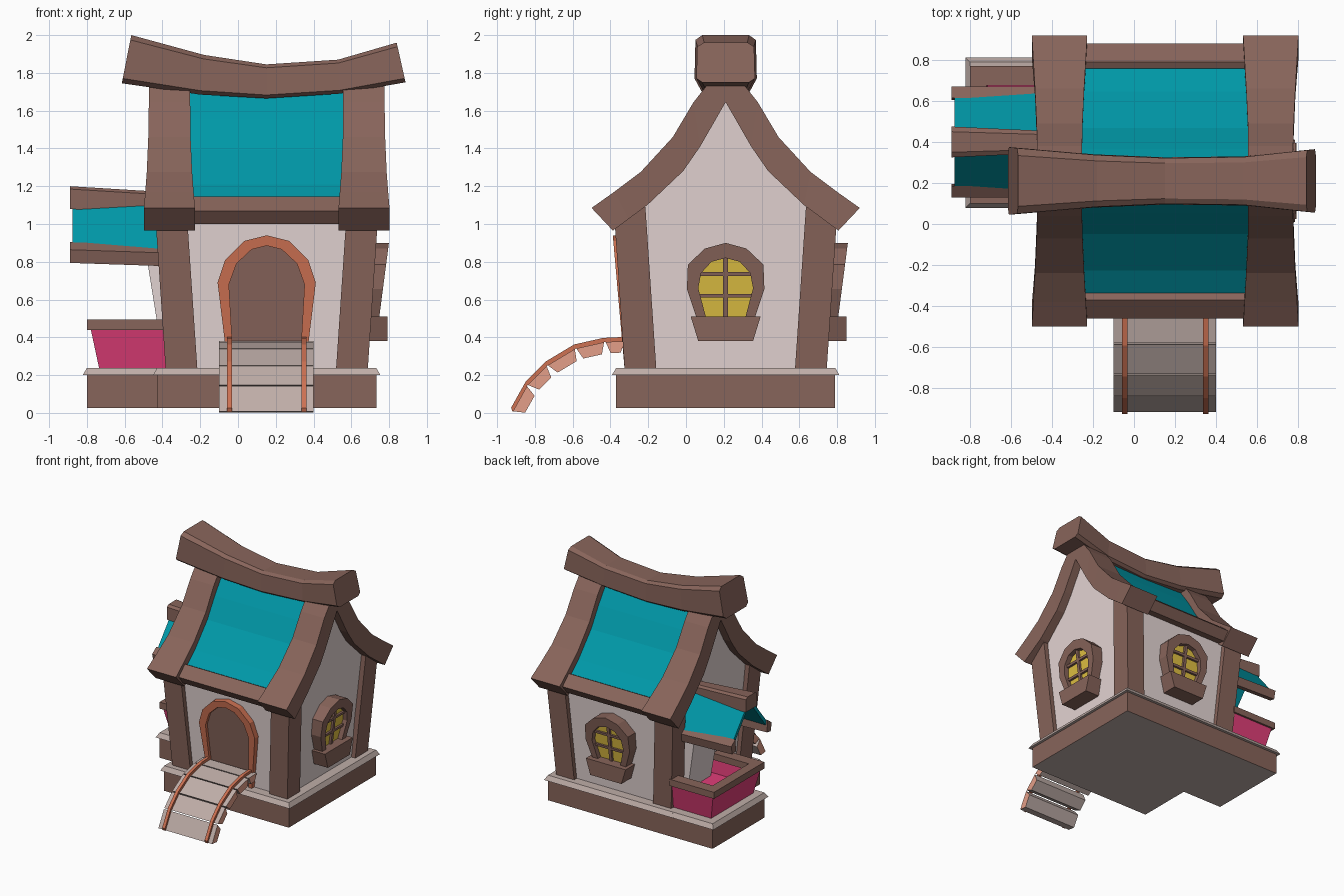
import bpy, bmesh
from mathutils import Vector

cube = bpy.data.objects.get("Cube")
if cube:
    bpy.data.objects.remove(cube, do_unlink=True)

CX, CY = 0.152, 0.21      # centre of the house on the plot


def material(name, rgb):
    m = bpy.data.materials.new(name)
    m.use_nodes = True
    m.diffuse_color = (*rgb, 1)
    m.node_tree.nodes["Principled BSDF"].inputs["Base Color"].default_value = (*rgb, 1)
    return m


WOOD = material("brown wood", (0.245, 0.128, 0.103))
PLASTER = material("pale plaster", (0.78, 0.665, 0.655))
STONE = material("grey stone", (0.52, 0.42, 0.39))
TEAL = material("teal roof", (0.0, 0.315, 0.39))
CLAY = material("terracotta", (0.61, 0.165, 0.085))
SALMON = material("salmon plank end", (0.77, 0.345, 0.25))
PINK = material("magenta planter", (0.75, 0.048, 0.19))
GLASS = material("yellow glass", (0.75, 0.53, 0.055))


def loft(name, rings, *mats, rule=None):
    """Skin a row of equal rings, cap both ends, colour faces by rule."""
    bm = bmesh.new()
    rows = [[bm.verts.new(p) for p in ring] for ring in rings]
    n = len(rows[0])
    for a, b in zip(rows, rows[1:]):
        for i in range(n):
            j = (i + 1) % n
            bm.faces.new((a[i], a[j], b[j], b[i]))
    bm.faces.new(rows[0])
    bm.faces.new(rows[-1])
    bmesh.ops.recalc_face_normals(bm, faces=bm.faces)
    if rule:
        for f in bm.faces:
            f.material_index = rule(f)
    mesh = bpy.data.meshes.new(name)
    bm.to_mesh(mesh)
    bm.free()
    for m in mats:
        mesh.materials.append(m)
    obj = bpy.data.objects.new(name, mesh)
    bpy.context.collection.objects.link(obj)


def rect(x0, x1, y0, y1, z):
    return [(x0, y0, z), (x1, y0, z), (x1, y1, z), (x0, y1, z)]


def box(name, x0, x1, y0, y1, z0, z1, *mats, rule=None):
    loft(name, [rect(x0, x1, y0, y1, z0), rect(x0, x1, y0, y1, z1)], *mats, rule=rule)


def mirrored(pts):
    """Half profile ending on the centre line -> full profile."""
    return [(-t, z) for t, z in pts] + [(t, z) for t, z in reversed(pts[:-1])]


def wall_depth(z):
    return min(0.50 + 0.065 * (z - 0.24), 0.555)


# Foundation and bevelled stone ledge
def foundation(name, x0, x1, y0, y1):
    box(name, x0, x1, y0, y1, 0.027, 0.20, WOOD, STONE, rule=lambda f: int(f.normal.z < -0.5))
    e = 0.022
    loft(name + "_ledge", [rect(x0 - e, x1 + e, y0 - e, y1 + e, 0.20),
                           rect(x0, x1, y0, y1, 0.238)], STONE)


foundation("main_base", CX - 0.58, CX + 0.58, CY - 0.58, CY + 0.58)
foundation("annex_base", -0.80, -0.40, 0.10, 0.789)

# Plastered body with curved gables
gable = mirrored([(0.50, 0.23), (0.55, 1.05), (0.415, 1.13), (0.225, 1.31), (0.135, 1.44), (0, 1.68)])
loft("house_walls", [[(CX + s * wall_depth(z), CY + t, z) for t, z in gable] for s in (-1, 1)], PLASTER)

# Leaning corner posts
for sx in (-1, 1):
    for sy in (-1, 1):
        rings = []
        for o, z in ((0.535, 0.23), (0.593, 1.09)):
            i = o - 0.168
            rings.append(rect(CX + sx * i, CX + sx * o, CY + sy * i, CY + sy * o, z))
        loft("corner_post", rings, WOOD)

# Swept roof: wide beams at both gables, teal panel between
outer = mirrored([(0.71, 1.085), (0.59, 1.17), (0.45, 1.275), (0.28, 1.46), (0.17, 1.645), (0, 1.86)])
inner = mirrored([(0.597, 0.965), (0.515, 1.026), (0.415, 1.1), (0.225, 1.28), (0.135, 1.41), (0, 1.645)])
half_out = [0.65, 0.643, 0.635, 0.627, 0.624, 0.624]
half_in = [0.38, 0.387, 0.395, 0.403, 0.405, 0.405]
half_out += half_out[-2::-1]
half_in += half_in[-2::-1]


def mix(k, f):
    (a, b), (c, d) = inner[k], outer[k]
    return CY + a + (c - a) * f, b + (d - b) * f


def roof_ring(k, xa, xb, f0, f1):
    return [(xa, *mix(k, f0)), (xb, *mix(k, f0)), (xb, *mix(k, f1)), (xa, *mix(k, f1))]


for s in (-1, 1):
    loft("gable_beam", [roof_ring(k, CX + s * half_in[k], CX + s * half_out[k], 0, 1)
                        for k in range(len(outer))], WOOD)
loft("roof_panel", [roof_ring(k, CX - 0.45, CX + 0.45, 0.3, 0.62)
                    for k in range(1, len(outer) - 1)], TEAL)
eave = [(0.48, 1.02), (0.55, 1.13), (0.58, 1.145), (0.67, 1.07), (0.615, 1.0)]
for s in (-1, 1):
    loft("eave_bar", [[(CX + x, CY + s * t, z) for t, z in eave] for x in (-0.42, 0.42)], WOOD)

# Sagging ridge log: top x, top z, bottom x, bottom z, half width
ridge = [(-0.565, 2.0, -0.615, 1.745, 0.165), (-0.18, 1.895, -0.2, 1.685, 0.13),
         (0.15, 1.845, 0.15, 1.665, 0.115), (0.53, 1.87, 0.54, 1.69, 0.12),
         (0.84, 1.96, 0.887, 1.75, 0.155)]
rings = []
for xt, zt, xb, zb, w in ridge:
    section = [(-0.8, 0), (-1, 0.1), (-0.97, 0.9), (-0.75, 1), (0.75, 1), (0.97, 0.9), (1, 0.1), (0.8, 0)]
    rings.append([(xb + (xt - xb) * v, CY + u * w, zb + (zt - zb) * v) for u, v in section])
loft("ridge_log", rings, WOOD)


# Arched openings on a wall, placed by side
def place(side, u, d, z):
    return {"front": (CX + u, CY - d, z), "left": (CX + d, CY + u, z),
            "back": (CX - u, CY + d, z)}[side]


def arch(name, side, out, inn, face, recess, frame_mat, panel_mat):
    rings = [[place(side, a, face(b), b), place(side, c, face(d), d),
              place(side, c, wall_depth(d) - 0.03, d), place(side, a, wall_depth(b) - 0.03, b)]
             for (a, b), (c, d) in zip(mirrored(out), mirrored(inn))]
    loft(name + "_frame", rings, frame_mat)
    loft(name + "_panel", [[place(side, u, face(z) - e, z) for u, z in mirrored(inn)]
                           for e in (recess, recess + 0.008)], panel_mat)


arch("door", "front",
     [(0.205, 0.24), (0.26, 0.69), (0.22, 0.81), (0.12, 0.91), (0, 0.94)],
     [(0.175, 0.24), (0.20, 0.68), (0.16, 0.79), (0.08, 0.865), (0, 0.885)],
     lambda z: 0.55 + 0.088 * (z - 0.4), 0.025, CLAY, WOOD)


def window_face(z):
    return 0.595 + 0.13 * (z - 0.5)


for side in ("left", "back"):
    arch("window", side,
         [(0.15, 0.49), (0.205, 0.655), (0.20, 0.785), (0.11, 0.87), (0, 0.90)],
         [(0.10, 0.49), (0.145, 0.66), (0.13, 0.74), (0.075, 0.80), (0, 0.82)],
         window_face, 0.04, WOOD, GLASS)
    # Glazing bars
    for name, hw, z0, z1 in (("upright_bar", 0.013, 0.5, 0.82), ("lower_bar", 0.14, 0.61, 0.63),
                             ("upper_bar", 0.135, 0.725, 0.745)):
        loft(name, [[place(side, u, window_face(z) - e, z)
                     for u, z in ((-hw, z0), (hw, z0), (hw, z1), (-hw, z1))] for e in (0.042, 0.022)], WOOD)
    # Flared sill box
    loft("window_sill", [[place(side, u, d, z) for u, d in ((-w, 0.48), (w, 0.48), (w, 0.64), (-w, 0.64))]
                         for w, z in ((0.145, 0.38), (0.185, 0.51))], WOOD)

# Curved plank stairs with two rails
arc = [Vector(p) for p in ((-0.918, 0.005), (-0.84, 0.145), (-0.735, 0.25),
                           (-0.585, 0.34), (-0.43, 0.375), (-0.32, 0.38))]
for a, b in zip(arc, arc[1:]):
    d = (b - a).normalized()
    n = Vector((d.y, -d.x)) * 0.06
    a2, b2 = a + d * 0.004, b - d * 0.004
    quad = [a2, b2, b2 + n - d * 0.025, a2 + n + d * 0.025]
    quad = [(p.x, max(p.y, 0)) for p in quad]
    loft("stair_plank", [[(x, *p) for p in quad] for x in (-0.10, 0.40)], STONE, SALMON,
         rule=lambda f: int(abs(f.normal.x) > 0.9))
for x in (-0.045, 0.35):
    loft("stair_rail", [[(x - 0.013, p.x, p.y), (x + 0.013, p.x, p.y),
                         (x + 0.013, p.x - 0.008, p.y + 0.022), (x - 0.013, p.x - 0.008, p.y + 0.022)]
                        for p in arc], CLAY)

# Side bay under a small awning
AY = 0.40
bay = mirrored([(0.15, 0.24), (0.17, 0.88), (0, 1.08)])
loft("bay_wall", [[(-0.25, AY + t, z) for t, z in bay],
                  [(-0.39 - 0.16 * (z - 0.24), AY + t, z) for t, z in bay]], PLASTER)
for s in (-1, 1):
    slope = [(0.03, 1.13), (0.24, 0.87), (0.21, 0.86), (0.03, 1.09)]
    loft("awning_panel", [[(x, AY + s * t, z) for t, z in slope] for x in (-0.875, -0.38)], TEAL)
    loft("awning_eave", [[(x, AY + s * t, z + dz) for t, z in
                          ((0.205, 0.80), (0.255, 0.79), (0.27, 0.86), (0.215, 0.90))]
                         for x, dz in ((-0.89, 0.004), (-0.42, -0.012))], WOOD)
loft("awning_ridge", [[(x, AY + t * k, z + dz) for t, z in
                       ((-0.075, 1.08), (0.075, 1.08), (0.075, 1.185), (0.05, 1.2), (-0.05, 1.2), (-0.075, 1.185))]
                      for x, dz, k in ((-0.89, 0, 1), (-0.40, -0.03, 0.7))], WOOD)

# Hollow flared planter with a wooden rim
loft("planter", [rect(-0.735, -0.37, 0.155, 0.715, 0.235),
                 rect(-0.78, -0.37, 0.115, 0.755, 0.445),
                 rect(-0.725, -0.37, 0.185, 0.685, 0.445),
                 rect(-0.715, -0.37, 0.195, 0.675, 0.33)], PINK)
box("planter_rim_side", -0.80, -0.72, 0.10, 0.77, 0.44, 0.495, WOOD)
for y in (0.10, 0.675):
    box("planter_rim_end", -0.72, -0.385, y, y + 0.095, 0.44, 0.495, WOOD)
